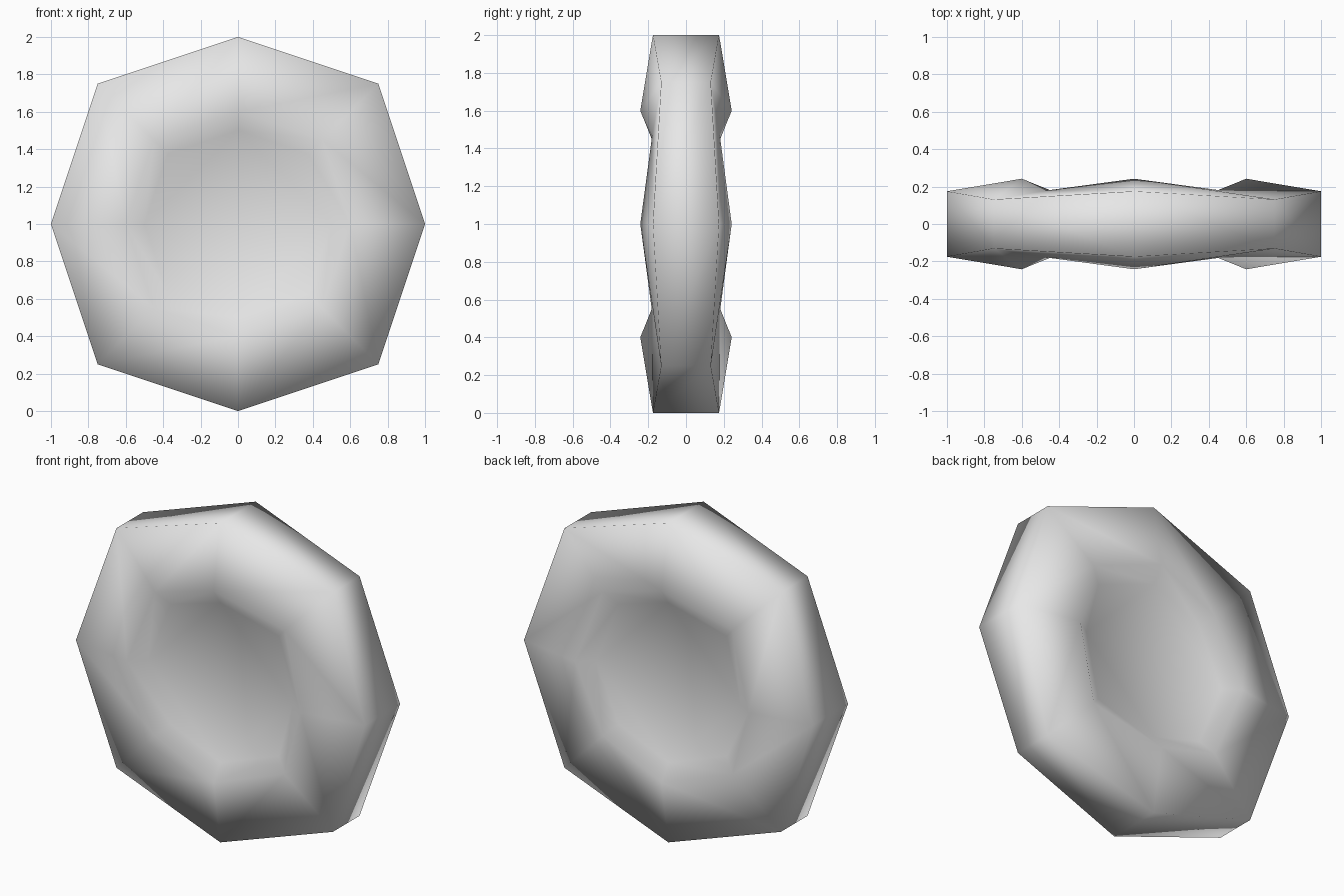
import bpy, bmesh

# Remove the default cube
if "Cube" in bpy.data.objects:
    bpy.data.objects.remove(bpy.data.objects["Cube"])

# One plain grey
grey = bpy.data.materials.new("plain_grey")
grey.use_nodes = True
colour = (0.8, 0.8, 0.8, 1)
grey.diffuse_color = colour
grey.node_tree.nodes["Principled BSDF"].inputs["Base Color"].default_value = colour

# Octagon outline: points on the axes reach further than the corners
CORNER = 0.75
OUTLINE = [(1, 0), (CORNER, CORNER), (0, 1), (-CORNER, CORNER),
           (-1, 0), (-CORNER, -CORNER), (0, -1), (CORNER, -CORNER)]

# Ring radius and half thickness: rim, raised lip, dimple edge
RINGS = [(1, 0.175), (0.6, 0.242), (0.5, 0.175)]
CENTRE_DEPTH = 0.175

bm = bmesh.new()


def add_ring(radius, depth, side):
    # corners are thinner in the same proportion as the outline
    return [bm.verts.new((x * radius, side * depth * (CORNER if i % 2 else 1), 1 + z * radius))
            for i, (x, z) in enumerate(OUTLINE)]


def bridge(a, b):
    for i in range(8):
        j = (i + 1) % 8
        bm.faces.new((a[i], a[j], b[j], b[i]))


# Front and back dished faces
rims = []
for side in (-1, 1):
    rings = [add_ring(r, d, side) for r, d in RINGS]
    rims.append(rings[0])
    for outer, inner in zip(rings, rings[1:]):
        bridge(outer, inner)
    dimple = rings[-1]
    centre = bm.verts.new((0, side * CENTRE_DEPTH, 1))
    for i in range(0, 8, 2):
        bm.faces.new((dimple[i], dimple[i + 1], dimple[(i + 2) % 8], centre))

# Outer band
bridge(*rims)
bmesh.ops.recalc_face_normals(bm, faces=bm.faces[:])
for face in bm.faces:
    face.smooth = True

mesh = bpy.data.meshes.new("dished_disc")
bm.to_mesh(mesh)
bm.free()
mesh.materials.append(grey)
disc = bpy.data.objects.new("dished_disc", mesh)
bpy.context.collection.objects.link(disc)
